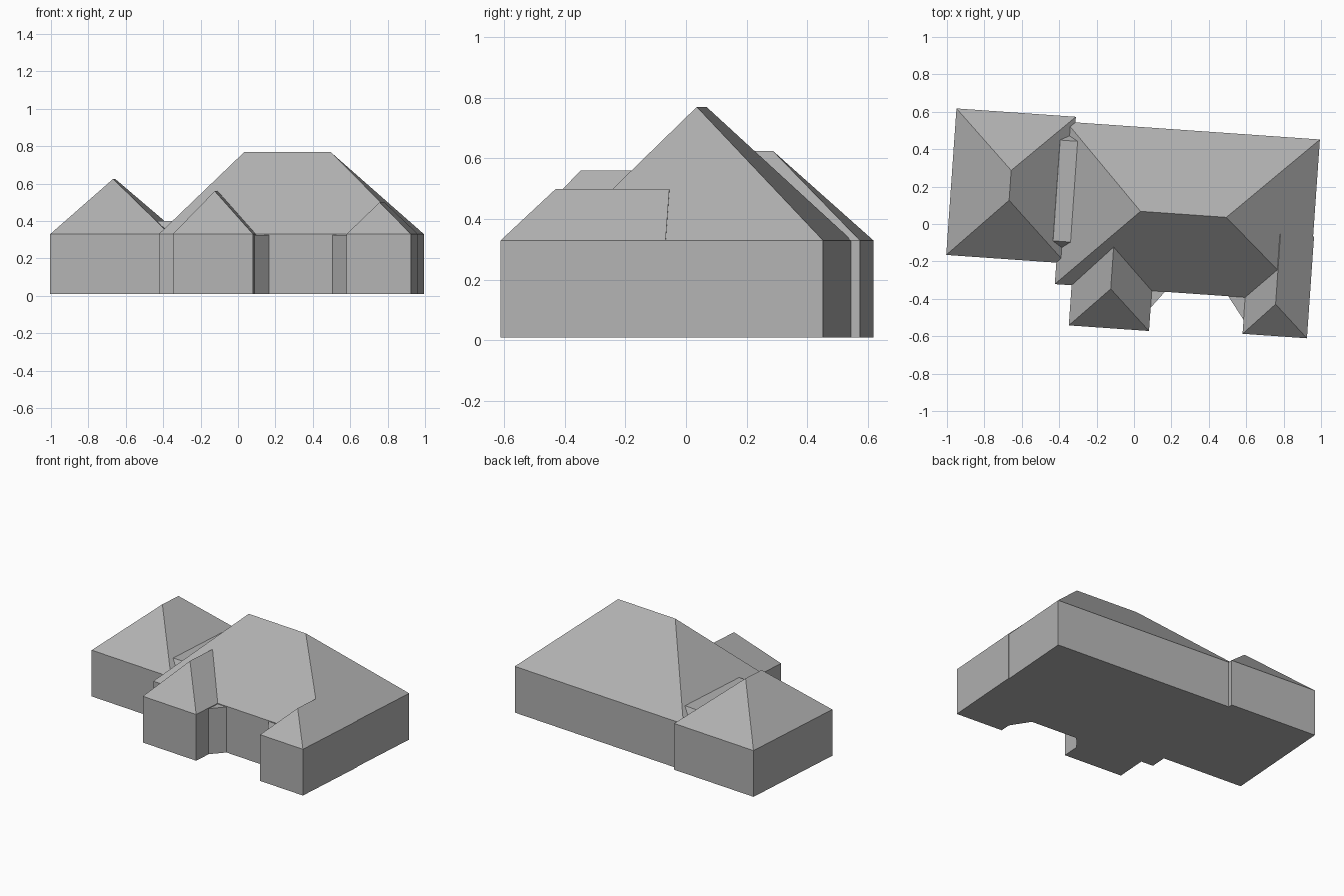
import bpy, bmesh, math
from mathutils import Matrix

cube = bpy.data.objects.get("Cube")
if cube:
    bpy.data.objects.remove(cube, do_unlink=True)

BASE, EAVE = 0.01, 0.33
TURN = Matrix.Rotation(math.radians(-4), 4, 'Z')   # whole plan is slightly turned

grey = bpy.data.materials.new("plain grey")
grey.use_nodes = True
colour = (0.45, 0.45, 0.45, 1)
grey.diffuse_color = colour
grey.node_tree.nodes["Principled BSDF"].inputs["Base Color"].default_value = colour


def hull(name, points):
    """Solid convex block around the given points."""
    bm = bmesh.new()
    for p in points:
        bm.verts.new(p)
    bmesh.ops.convex_hull(bm, input=bm.verts)
    bmesh.ops.dissolve_limit(bm, angle_limit=0.01, verts=bm.verts, edges=bm.edges)
    bmesh.ops.recalc_face_normals(bm, faces=bm.faces)
    bm.transform(TURN)
    mesh = bpy.data.meshes.new(name)
    bm.to_mesh(mesh)
    bm.free()
    mesh.materials.append(grey)
    ob = bpy.data.objects.new(name, mesh)
    bpy.context.collection.objects.link(ob)
    return ob


def box(x0, x1, y0, y1, z0, z1):
    return [(x, y, z) for x in (x0, x1) for y in (y0, y1) for z in (z0, z1)]


def wing(name, x0, x1, y0, y1, ridge):
    """Walls with a pitched roof; ridge is its two end points."""
    return hull(name, box(x0, x1, y0, y1, BASE, EAVE) + ridge)


def prism(name, plan, top):
    return hull(name, [(x, y, z) for x, y in plan for z in (BASE, top)])


# Main block with hipped roof
house = wing("house", -0.40, 0.96, -0.35, 0.52,
             [(0.03, 0.07, 0.77), (0.49, 0.07, 0.77)])

parts = [
    # Side wing, hipped at both ends
    wing("left_wing", -0.99, -0.35, -0.235, 0.55,
         [(-0.675, 0.08, 0.625), (-0.675, 0.24, 0.625)]),
    # Front wings, running back into the main roof
    wing("middle_wing", -0.31, 0.12, -0.565, 0.0,
         [(-0.1, -0.355, 0.56), (-0.1, 0.0, 0.56)]),
    wing("right_wing", 0.62, 0.965, -0.545, 0.0,
         [(0.785, -0.375, 0.50), (0.785, 0.0, 0.50)]),
    # Filled valley between the two large roofs
    hull("valley_fill", box(-0.47, -0.28, -0.17, 0.46, 0.25, EAVE)
         + box(-0.425, -0.33, -0.12, 0.42, 0.36, 0.40)),
    # Softened inner corners of the front yard
    prism("yard_corner_middle", [(0.1, -0.33), (0.1, -0.44), (0.12, -0.44),
                                 (0.19, -0.35), (0.19, -0.33)], 0.325),
    prism("yard_corner_right", [(0.64, -0.33), (0.64, -0.47), (0.62, -0.47),
                                (0.53, -0.35), (0.53, -0.33)], 0.325),
]

# Merge everything into one closed shell
for part in parts:
    part.hide_render = True
    mod = house.modifiers.new(part.name, 'BOOLEAN')
    mod.operation = 'UNION'
    mod.solver = 'EXACT'
    mod.object = part
bpy.context.view_layer.update()
merged = bpy.data.meshes.new_from_object(
    house.evaluated_get(bpy.context.evaluated_depsgraph_get()))
house.modifiers.clear()
house.data = merged
merged.materials.clear()
merged.materials.append(grey)
for poly in merged.polygons:
    poly.material_index = 0
for part in parts:
    bpy.data.objects.remove(part, do_unlink=True)
